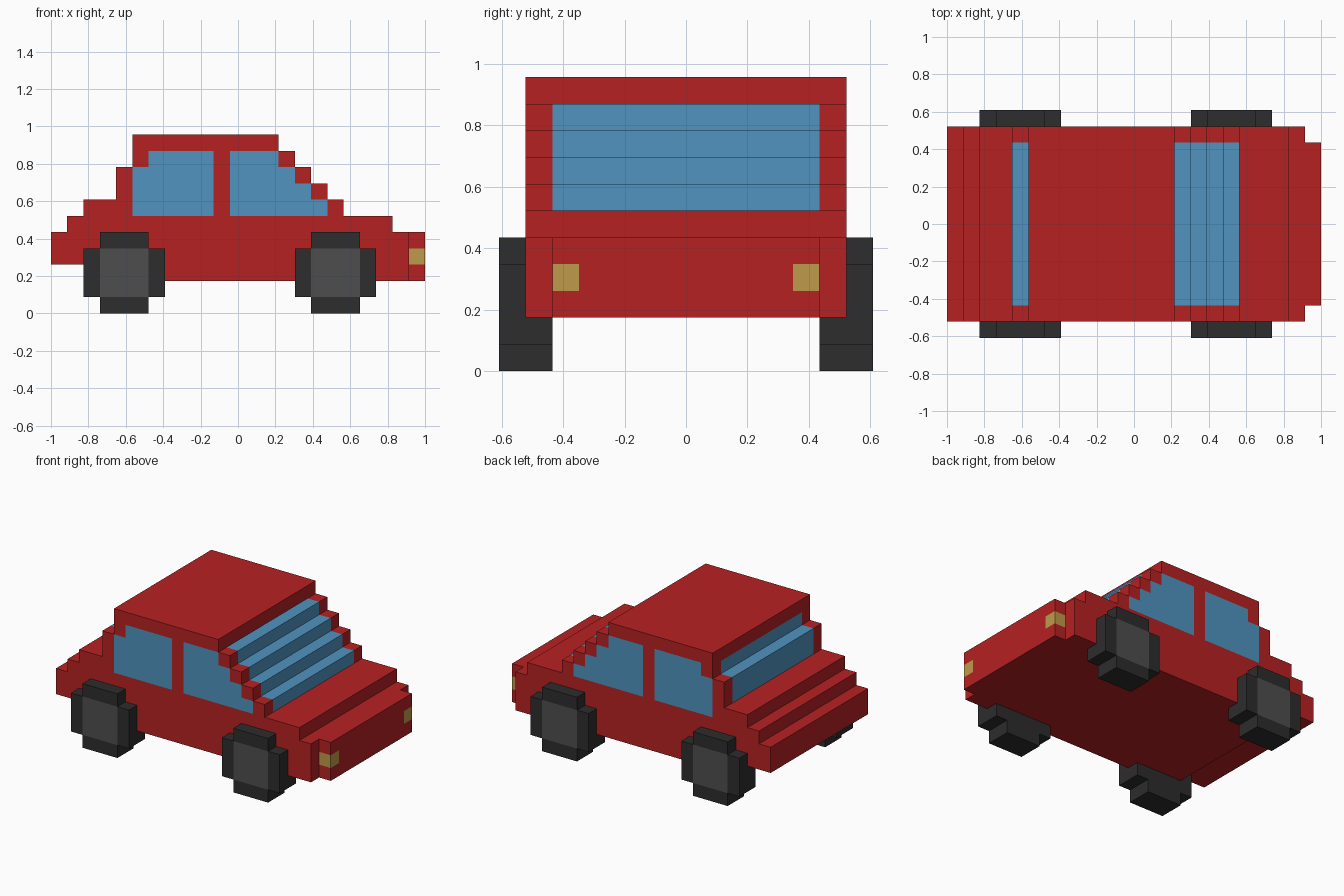
import bpy
import bmesh
from mathutils import Vector

cube = bpy.data.objects.get("Cube")
if cube:
    bpy.data.objects.remove(cube, do_unlink=True)

U = 2 / 23  # size of one block; x is counted from the tail, y from the middle


def material(name, rgb):
    m = bpy.data.materials.new(name)
    m.use_nodes = True
    m.diffuse_color = (*rgb, 1)
    m.node_tree.nodes["Principled BSDF"].inputs["Base Color"].default_value = (*rgb, 1)
    return m


RED = material("red paint", (0.470, 0.015, 0.016))
BLUE = material("window blue", (0.080, 0.296, 0.527))
GOLD = material("lamp gold", (0.521, 0.323, 0.069))
TYRE = material("tyre black", (0.026, 0.026, 0.026))
HUB = material("hub grey", (0.076, 0.076, 0.076))

DIRECTIONS = [Vector(d) for d in ((1, 0, 0), (-1, 0, 0), (0, 1, 0),
                                  (0, -1, 0), (0, 0, 1), (0, 0, -1))]


def block_skin(name, cells, materials, paint):
    """Outer skin of a set of blocks; paint(centre, normal) picks each face's material."""
    bm = bmesh.new()
    verts = {}

    def vert(p):
        key = tuple(round(c) for c in p)
        if key not in verts:
            verts[key] = bm.verts.new(((key[0] - 11.5) * U, key[1] * U, key[2] * U))
        return verts[key]

    for cell in cells:
        middle = Vector(cell) + Vector((0.5, 0.5, 0.5))
        for n in DIRECTIONS:
            if tuple(int(a + b) for a, b in zip(cell, n)) in cells:
                continue
            u = Vector((n.y, n.z, n.x))
            v = n.cross(u)
            centre = middle + n / 2
            corners = [centre + (u * a + v * b) / 2
                       for a, b in ((-1, -1), (1, -1), (1, 1), (-1, 1))]
            face = bm.faces.new([vert(c) for c in corners])
            face.material_index = paint(centre, n)
    mesh = bpy.data.meshes.new(name)
    bm.to_mesh(mesh)
    bm.free()
    for m in materials:
        mesh.materials.append(m)
    obj = bpy.data.objects.new(name, mesh)
    bpy.context.collection.objects.link(obj)
    return obj


# Car body: roof line height of each one-block column from tail to nose
TOP = [5, 6, 7, 7, 9] + [11] * 9 + [10, 9, 8, 7, 6, 6, 6, 5, 5]
body_cells = set()
for i, top in enumerate(TOP):
    bottom = 3 if i < 3 else 2       # raised tail
    half = 5 if i == 22 else 6       # narrower nose
    for k in range(-half, half):
        for j in range(bottom, top):
            body_cells.add((i, k, j))

# Side window height of each glazed column; column 10 is the door pillar
WINDOW_TOP = {5: 9, 6: 10, 7: 10, 8: 10, 9: 10,
              11: 10, 12: 10, 13: 10, 14: 9, 15: 8, 16: 7}


def paint_body(c, n):
    # Headlamps wrap round the nose corners
    if c.x > 22 and abs(c.y) > 4 and 3 < c.z < 4 and n.z == 0:
        return 2
    # Side windows
    if n.y:
        return int(6 < c.z < WINDOW_TOP.get(int(c.x), 0))
    # Stepped windscreen and rear window
    if abs(c.y) < 5 and n.z >= 0:
        windscreen = c.x > 14 and 6 < c.z <= 10 and c.x <= 18
        rear_window = 4 <= c.x <= 5 and 7 < c.z < 10
        return int(windscreen or rear_window)
    return 0


block_skin("car_body", body_cells, [RED, BLUE, GOLD], paint_body)


# Wheels: plus-shaped blocks, two deep, with a grey hub on the outer face
def wheel(name, start, side):
    rows = (5, 6) if side > 0 else (-7, -6)
    cells = {(start + i, k, j) for i in range(5) for j in range(5) for k in rows
             if (i, j) not in {(0, 0), (0, 4), (4, 0), (4, 4)}}

    def paint(c, n):
        return int(n.y == side and abs(c.x - start - 2.5) < 1.5 and 1 < c.z < 4)

    block_skin(name, cells, [TYRE, HUB], paint)


for x_name, start in (("right", 2), ("left", 15)):
    for y_name, side in (("front", -1), ("back", 1)):
        wheel(f"{y_name}_{x_name}_wheel", start, side)
